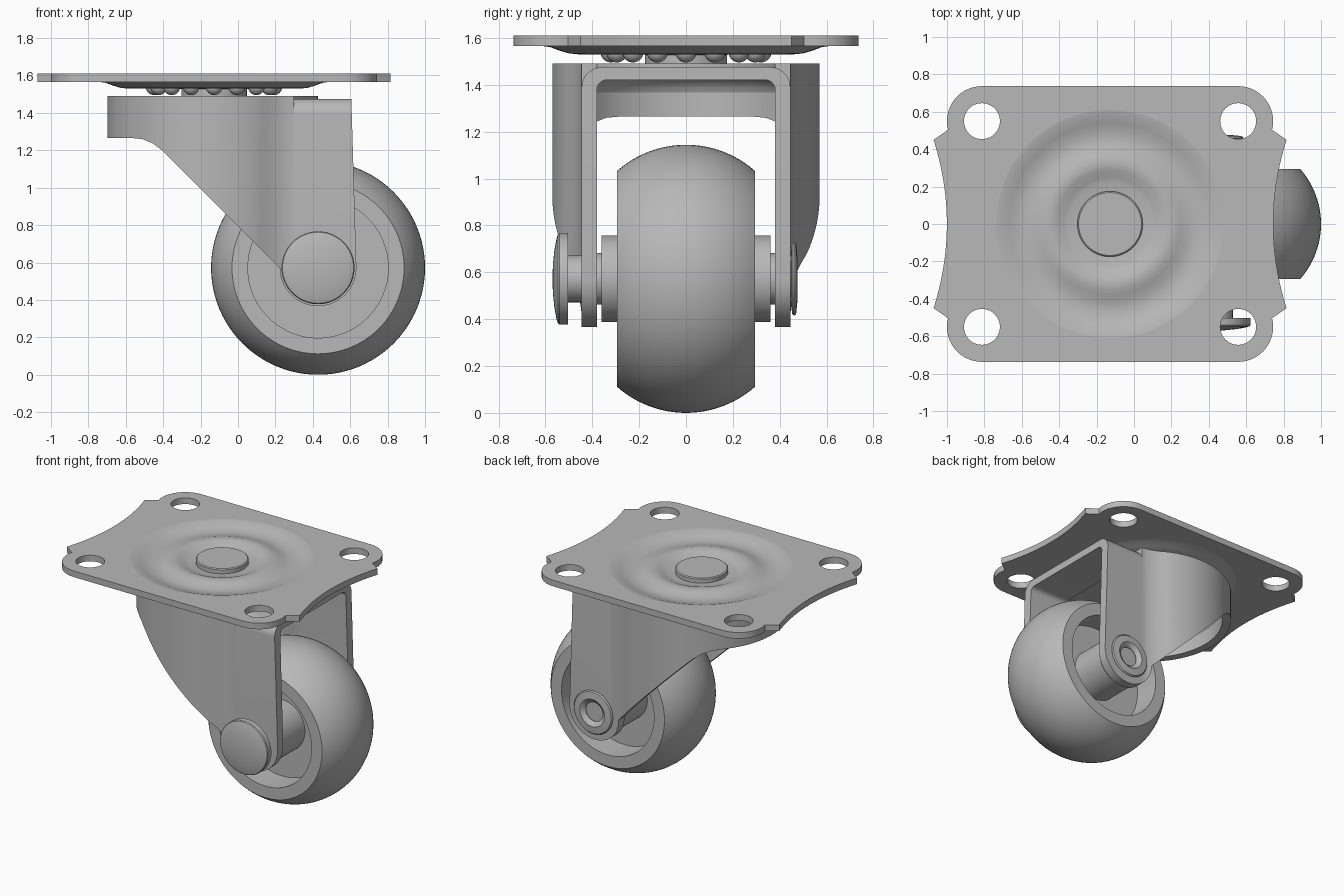
import bpy
import bmesh
from math import cos, sin, pi, radians, acos, asin, sqrt
from mathutils import Matrix, Vector

cube = bpy.data.objects.get("Cube")
if cube:
    bpy.data.objects.remove(cube, do_unlink=True)

# One plain metal colour
steel = bpy.data.materials.new("grey_steel")
steel.use_nodes = True
GREY = (0.48, 0.48, 0.48, 1)
steel.diffuse_color = GREY
steel.node_tree.nodes["Principled BSDF"].inputs["Base Color"].default_value = GREY

SWIVEL = -0.128                      # x of the swivel axis
AXLE = Vector((0.428, 0, 0.572))     # wheel centre
parts = []


def finish(name, bm):
    bmesh.ops.remove_doubles(bm, verts=bm.verts, dist=1e-5)
    bmesh.ops.recalc_face_normals(bm, faces=bm.faces)
    mesh = bpy.data.meshes.new(name)
    bm.to_mesh(mesh)
    bm.free()
    mesh.materials.append(steel)
    ob = bpy.data.objects.new(name, mesh)
    bpy.context.collection.objects.link(ob)
    parts.append(ob)
    return ob


def prism(name, pts, axis, lo, hi):
    """Extrude a flat outline along an axis."""
    place = {"X": lambda u, v, w: (w, u, v),
             "Y": lambda u, v, w: (u, w, v),
             "Z": lambda u, v, w: (u, v, w)}[axis]
    bm = bmesh.new()
    face = bm.faces.new([bm.verts.new(place(u, v, lo)) for u, v in pts])
    new = bmesh.ops.extrude_face_region(bm, geom=[face])["geom"]
    move = Vector(place(0, 0, hi - lo))
    bmesh.ops.translate(bm, vec=move,
                        verts=[g for g in new if isinstance(g, bmesh.types.BMVert)])
    return finish(name, bm)


def lathe(name, profile, centre, along_y=False, closed=False,
          start=0, sweep=2 * pi, steps=96):
    """Revolve (radius, height) points about z, or about y."""
    bm = bmesh.new()
    verts = [bm.verts.new((r * cos(start), r * sin(start), h)) for r, h in profile]
    edges = [bm.edges.new(p) for p in zip(verts, verts[1:])]
    if closed:
        edges.append(bm.edges.new((verts[-1], verts[0])))
    bmesh.ops.spin(bm, geom=verts + edges, cent=(0, 0, 0), axis=(0, 0, 1),
                   angle=sweep, steps=steps)
    if along_y:
        bmesh.ops.transform(bm, matrix=Matrix.Rotation(-pi / 2, 4, "X"), verts=bm.verts)
    bmesh.ops.translate(bm, vec=centre, verts=bm.verts)
    return finish(name, bm)


def circle(cx, cy, r, a0=0, a1=2 * pi, n=96, ends=False):
    return [(cx + r * cos(a0 + (a1 - a0) * i / n), cy + r * sin(a0 + (a1 - a0) * i / n))
            for i in range(n + ends)]


def boolean(ob, cutter, operation, keep=False):
    mod = ob.modifiers.new("cut", "BOOLEAN")
    mod.operation, mod.solver, mod.object = operation, "EXACT", cutter
    bpy.context.view_layer.objects.active = ob
    bpy.ops.object.modifier_apply(modifier=mod.name)
    if not keep:
        parts.remove(cutter)
        bpy.data.objects.remove(cutter, do_unlink=True)


# Mounting plate: rounded corners, hollowed ends, four bolt holes
hx, hy = 0.685, 0.55
quarter = [(-0.908 + 0.035 - 0.35 * y * y + 0.0005, y) for y in [0.05 * i for i in range(10)]]
quarter = [(-x, y) for x, y in quarter]
quarter += circle(hx, hy, 0.187, -0.25, pi / 2, 16, True)
left = [(-x, y) for x, y in reversed(quarter)]
top = quarter + left
outline = top + [(x, -y) for x, y in reversed(top) if y > 0]
plate = prism("mounting_plate", [(x + SWIVEL, y) for x, y in outline], "Z", 1.565, 1.61)
for sx in (-1, 1):
    for sy in (-1, 1):
        hole = prism("hole_cutter", circle(SWIVEL + sx * hx, sy * hy, 0.096, n=48), "Z", 1.5, 1.7)
        boolean(plate, hole, "DIFFERENCE")
boolean(plate, prism("dish_cutter", circle(SWIVEL, 0, 0.61), "Z", 1.5, 1.7), "DIFFERENCE")

# Pressed ball race in the middle of the plate
dish = [(0.61, 1.61), (0.58, 1.606), (0.54, 1.591), (0.50, 1.579), (0.46, 1.575),
        (0.42, 1.579), (0.38, 1.593), (0.35, 1.602), (0.32, 1.605), (0.29, 1.6),
        (0.25, 1.583), (0.22, 1.575), (0.15, 1.572)]
lathe("pressed_race", dish + [(r, z - 0.045) for r, z in reversed(dish)],
      (SWIVEL, 0, 0), closed=True)
lathe("king_pin", [(0, 1.608), (0.168, 1.608), (0.175, 1.602), (0.175, 1.42), (0, 1.42)],
      (SWIVEL, 0, 0))

# Bearing balls
for i in range(16):
    a = 2 * pi * i / 16
    bm = bmesh.new()
    bmesh.ops.create_uvsphere(bm, u_segments=20, v_segments=12, radius=0.045,
                              matrix=Matrix.Translation((SWIVEL + 0.32 * cos(a), 0.32 * sin(a), 1.54)))
    finish("bearing_ball", bm)


# Fork: round skirt that blends into two straight legs
def skirt_path(r, leg_y):
    """Plan path from one leg, round the back, to the other leg."""
    a = acos((0.12 - SWIVEL) / r)
    p0 = (0.12, r * sin(a))
    corner = (SWIVEL + sqrt(r * r - leg_y * leg_y), leg_y)
    blend = []
    for i in range(8):
        t = i / 8
        blend.append(tuple((1 - t) ** 2 * e + 2 * t * (1 - t) * c + t * t * s
                           for e, c, s in zip((0.3, leg_y), corner, p0)))
    arc = circle(SWIVEL, 0, r, a, 2 * pi - a, 64, True)
    return blend + arc + [(x, -y) for x, y in reversed(blend)]


skirt = prism("fork_skirt", skirt_path(0.57, 0.445) + skirt_path(0.512, 0.38)[::-1], "Z", 0.2, 1.49)


def arch(y, z, r):
    return ([(y, 0.2)] + circle(y - r, z - r, r, 0, pi / 2, 10, True)
            + circle(r - y, z - r, r, pi / 2, pi, 10, True) + [(-y, 0.2)])


legs = prism("fork_legs", arch(0.445, 1.475, 0.085) + arch(0.38, 1.42, 0.04)[::-1], "X", 0.3, 0.7)

# Trim skirt and legs to the side silhouette
side = [(-0.8, 1.265), (-0.56, 1.265), (-0.51, 1.259), (-0.455, 1.237), (-0.4, 1.195)]
side += circle(AXLE.x, AXLE.z, 0.205, pi, 2 * pi, 32, True)
side += [(0.607, 1.44), (0.605, 1.6), (-0.8, 1.6)]
trim = prism("fork_trim", side, "Y", -0.8, 0.8)
boolean(skirt, trim, "INTERSECT", keep=True)
boolean(legs, trim, "INTERSECT")

lathe("fork_crown", [(0, 1.49), (0.555, 1.49), (0.555, 1.43), (0, 1.43)], (SWIVEL, 0, 0))
fillet = [(0.515, 1.45), (0.515, 1.36), (0.503, 1.39), (0.48, 1.415), (0.45, 1.43), (0.45, 1.45)]
lathe("crown_fillet", fillet, (SWIVEL, 0, 0), closed=True,
      start=radians(60), sweep=radians(240), steps=64)

# Wheel: crowned tread, recessed sides, hub tube
half = asin(0.295 / 0.4445)
tread = [(0.1275 + 0.4445 * cos(t), 0.4445 * sin(t))
         for t in [half * i / 12 for i in range(-12, 13)]]
web = [(0.375, 0.295), (0.375, 0.1), (0.185, 0.1), (0.185, 0.36), (0.09, 0.36)]
lathe("wheel", tread + web + [(r, -h) for r, h in reversed(web)], AXLE, along_y=True, closed=True)

# Axle bolt with domed head, flared hollow end and spacers
lathe("axle_bolt", [(0, -0.57), (0.06, -0.568), (0.12, -0.562), (0.17, -0.553), (0.19, -0.547),
                    (0.195, -0.54), (0.195, -0.503), (0.1, -0.503), (0.1, 0.447), (0.15, 0.453),
                    (0.158, 0.461), (0.15, 0.47), (0.1, 0.475), (0.085, 0.466), (0.07, 0.45),
                    (0.07, 0.37), (0, 0.37)], AXLE, along_y=True)
for s in (-1, 1):
    lathe("axle_spacer", [(0.09, s * 0.35), (0.11, s * 0.35), (0.11, s * 0.385), (0.09, s * 0.385)],
          AXLE, along_y=True, closed=True)

# Smooth the curves, keep the edges crisp
bpy.ops.object.select_all(action="DESELECT")
for ob in parts:
    ob.select_set(True)
bpy.context.view_layer.objects.active = plate
bpy.ops.object.shade_smooth_by_angle(angle=radians(30))
